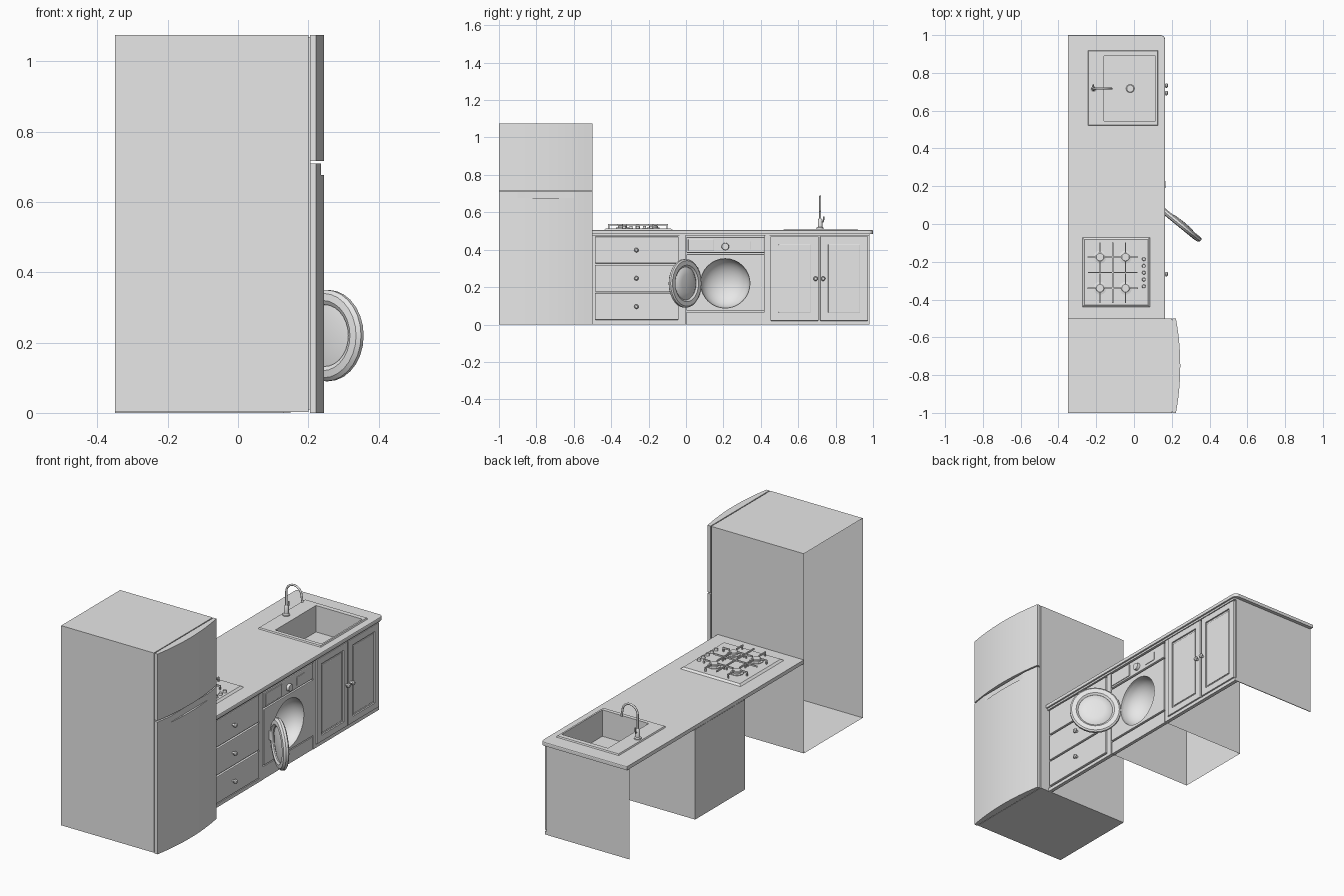
import bpy, bmesh, math
from mathutils import Vector

if "Cube" in bpy.data.objects:
    bpy.data.objects.remove(bpy.data.objects["Cube"])

GREY = (0.8, 0.8, 0.8, 1)
mat = bpy.data.materials.new("light grey")
mat.use_nodes = True
mat.diffuse_color = GREY
mat.node_tree.nodes["Principled BSDF"].inputs["Base Color"].default_value = GREY


def finish(name, bm, smooth=False, normals=True):
    if normals:
        bmesh.ops.recalc_face_normals(bm, faces=bm.faces)
    me = bpy.data.meshes.new(name)
    bm.to_mesh(me)
    bm.free()
    me.materials.append(mat)
    ob = bpy.data.objects.new(name, me)
    bpy.context.collection.objects.link(ob)
    if smooth:
        bpy.ops.object.select_all(action='DESELECT')
        ob.select_set(True)
        bpy.context.view_layer.objects.active = ob
        bpy.ops.object.shade_smooth_by_angle(angle=math.radians(35))
    return ob


def box(name, x, y, z, bevel=0, open_sides=(), taper=0):
    """Box from ranges; open_sides lists directions left without a face."""
    bm = bmesh.new()
    bmesh.ops.create_cube(bm, size=1)
    for v in bm.verts:
        top = v.co.z > 0
        for i, r in enumerate((x, y, z)):
            side = 1 if v.co[i] > 0 else -1
            v.co[i] = r[side > 0] - (side * taper if top and i < 2 else 0)
    if bevel:
        bmesh.ops.bevel(bm, geom=bm.edges[:], offset=bevel, segments=2,
                        profile=0.5, affect='EDGES')
    bm.normal_update()
    gone = [f for f in bm.faces for d in open_sides if f.normal.dot(Vector(d)) > 0.9]
    bmesh.ops.delete(bm, geom=gone, context='FACES')
    return finish(name, bm, normals=not open_sides)


def lathe(name, profile, at, axis=(0, 0, 1), n=24):
    """Turn (radius, height) points around an axis."""
    bm = bmesh.new()
    pts = [bm.verts.new((r, 0, h)) for r, h in profile]
    edges = [bm.edges.new(p) for p in zip(pts, pts[1:])]
    bmesh.ops.spin(bm, geom=pts + edges, cent=(0, 0, 0), axis=(0, 0, 1),
                   angle=math.tau, steps=n)
    bmesh.ops.remove_doubles(bm, verts=bm.verts, dist=0.0002)
    ob = finish(name, bm, True)
    ob.rotation_euler = Vector(axis).to_track_quat('Z', 'Y').to_euler()
    ob.location = at
    return ob


def cut(target, cutter):
    mod = target.modifiers.new("opening", 'BOOLEAN')
    mod.operation, mod.solver, mod.object = 'DIFFERENCE', 'EXACT', cutter
    bpy.context.view_layer.update()
    deps = bpy.context.evaluated_depsgraph_get()
    me = bpy.data.meshes.new_from_object(target.evaluated_get(deps))
    target.modifiers.clear()
    target.data = me
    bpy.data.objects.remove(cutter)


def tube(name, points, radius):
    cu = bpy.data.curves.new(name, 'CURVE')
    cu.dimensions = '3D'
    cu.bevel_depth, cu.bevel_resolution, cu.use_fill_caps = radius, 2, True
    sp = cu.splines.new('POLY')
    sp.points.add(len(points) - 1)
    for p, co in zip(sp.points, points):
        p.co = (*co, 1)
    for s in cu.splines:
        s.use_smooth = True
    cu.materials.append(mat)
    ob = bpy.data.objects.new(name, cu)
    bpy.context.collection.objects.link(ob)


X, Y, Z = Vector((1, 0, 0)), Vector((0, 1, 0)), Vector((0, 0, 1))

# Fridge: open-backed shell and two bowed doors
box("fridge_body", (-0.35, 0.2), (-1, -0.5), (0.003, 1.075), open_sides=[-X])
box("fridge_seal", (0.2, 0.206), (-0.993, -0.507), (0.01, 1.07))


def fridge_door(name, z0, z1):
    bm = bmesh.new()
    arc = [(0.205, -1), (0.205, -0.5)]
    for i in range(13):
        t = 1 - i / 6
        arc.append((0.222 + 0.023 * (1 - t * t), -0.75 + 0.25 * t))
    face = bm.faces.new([bm.verts.new((x, y, z0)) for x, y in arc])
    up = bmesh.ops.extrude_face_region(bm, geom=[face])["geom"]
    bmesh.ops.translate(bm, vec=(0, 0, z1 - z0),
                        verts=[v for v in up if isinstance(v, bmesh.types.BMVert)])
    return finish(name, bm, True)


fridge_door("fridge_upper_door", 0.717, 1.075)
lower = fridge_door("fridge_lower_door", 0, 0.71)
cut(lower, box("grip_cutter", (0.235, 0.3), (-0.9, -0.6), (0.677, 0.75)))

# Worktop with a rounded corner and sink opening
bm = bmesh.new()
bmesh.ops.create_cube(bm, size=1)
for v in bm.verts:
    v.co = (0.165 if v.co.x > 0 else -0.35, 1 if v.co.y > 0 else -0.5,
            0.505 if v.co.z > 0 else 0.485)
corner = [e for e in bm.edges if all(v.co.x > 0 and v.co.y > 0 for v in e.verts)]
bmesh.ops.bevel(bm, geom=corner, offset=0.025, segments=5, profile=0.5, affect='EDGES')
rim = [e for e in bm.edges if all(v.co.z > 0.5 for v in e.verts)
       and (all(v.co.x > 0.13 for v in e.verts) or all(v.co.y > 0.97 for v in e.verts))]
bmesh.ops.bevel(bm, geom=rim, offset=0.005, segments=2, profile=0.5, affect='EDGES')
worktop = finish("worktop", bm)
BOWL_X, BOWL_Y = (-0.16, 0.115), (0.545, 0.89)
cut(worktop, box("sink_cutter", BOWL_X, BOWL_Y, (0.4, 0.6)))

# Sink, its raised surround and tap
surround = box("sink_surround", (-0.245, 0.128), (0.52, 0.92), (0.503, 0.512), taper=0.004)
cut(surround, box("sink_cutter", BOWL_X, BOWL_Y, (0.4, 0.6)))
bowl = box("sink_bowl", BOWL_X, BOWL_Y, (0.37, 0.51), open_sides=[Z])
bowl.data.flip_normals()
lathe("drain", [(0, 0.003), (0.018, 0.003), (0.022, 0)], (-0.02, 0.717, 0.371))
TAP = Vector((-0.215, 0.717, 0.51))
lathe("tap_base", [(0.018, 0), (0.018, 0.008), (0.012, 0.012), (0.012, 0.05),
                   (0.008, 0.056), (0, 0.056)], TAP, n=16)
neck = [TAP + Z * 0.04, TAP + Z * 0.09]
neck += [TAP + Vector((0.045 - 0.045 * math.cos(a), 0, 0.13 + 0.045 * math.sin(a)))
         for a in [math.radians(15 * i) for i in range(12)]]
neck.append(TAP + Vector((0.096, 0, 0.095)))
tube("tap_spout", neck, 0.0055)
tube("tap_lever", [TAP + Z * 0.035, TAP + Vector((0, 0.018, 0.04)),
                   TAP + Vector((0, 0.02, 0.068))], 0.004)

# Cabinet carcass: front boards, end panel, stiles and rails
for name, y in (("drawer_carcass", (-0.5, 0)), ("cupboard_carcass", (0.42, 0.98))):
    box(name, (0.13, 0.142), y, (0, 0.485))
box("end_panel", (-0.35, 0.142), (0.977, 0.981), (0, 0.485))
for y in ((-0.035, -0.003), (0.424, 0.447)):
    box("stile", (0.14, 0.15), y, (0, 0.485))
box("top_rail", (0.13, 0.156), (-0.5, 0.98), (0.475, 0.486))
box("bottom_rail", (0.14, 0.15), (-0.5, -0.003), (0, 0.018))
box("bottom_rail", (0.14, 0.15), (0.424, 0.98), (0, 0.018))


def knob(y, z):
    lathe("knob", [(0.006, 0), (0.006, 0.012), (0.012, 0.016), (0.012, 0.022),
                   (0.007, 0.027), (0, 0.028)], (0.152, y, z), X, 16)


# Drawers
for i in range(3):
    z = 0.025 + 0.151 * i
    box("drawer", (0.14, 0.155), (-0.487, -0.04), (z, z + 0.143), bevel=0.004)
    knob(-0.265, z + 0.071)

# Cupboard doors with sunken panels
for y0, y1, ky in ((0.452, 0.709), (0.717, 0.974), ) and ((0.452, 0.709, 0.693), (0.717, 0.974, 0.733)):
    door = box("cupboard_door", (0.14, 0.156), (y0, y1), (0.02, 0.472), bevel=0.003)
    cut(door, box("panel_cutter", (0.148, 0.2), (y0 + 0.034, y1 - 0.034), (0.054, 0.438)))
    box("door_panel", (0.147, 0.153), (y0 + 0.043, y1 - 0.043), (0.063, 0.429), bevel=0.003)
    knob(ky, 0.245)

# Washing machine: casing, front with round opening, drum, controls
box("washer_casing", (-0.35, 0.14), (0, 0.422), (0, 0.484), open_sides=[X, Z, -Z])
DRUM = Vector((0.15, 0.21, 0.22))
front = box("washer_front", (0.13, 0.152), (0.002, 0.42), (0.075, 0.376), bevel=0.003)
cut(front, lathe("drum_cutter", [(0, -0.1), (0.132, -0.1), (0.132, 0.1), (0, 0.1)],
                 DRUM, X, 32))
dome = [(0.132 * math.cos(a), -0.1 * math.sin(a))
        for a in [math.radians(11.25 * i) for i in range(9)]]
drum = lathe("washer_drum", dome, DRUM - X * 0.012, X, 32)
drum.data.flip_normals()
box("washer_plinth", (0.13, 0.148), (0.002, 0.42), (0, 0.068))
box("control_panel", (0.13, 0.154), (0.002, 0.42), (0.383, 0.468), bevel=0.005)
box("soap_drawer", (0.15, 0.158), (0.012, 0.15), (0.392, 0.458), bevel=0.003)
box("display", (0.15, 0.157), (0.275, 0.345), (0.4, 0.445), bevel=0.002)
lathe("dial", [(0.02, 0), (0.018, 0.014), (0, 0.014)], (0.154, 0.21, 0.417), X, 20)

# Open washer door: ring with a bulging glass
inward = Vector((0.63, 0.77, 0)).normalized()
DOOR = Vector((0.252, -0.006, 0.22))
lathe("washer_door_ring", [(0.088, -0.01), (0.1, -0.017), (0.12, -0.014), (0.13, -0.004),
                           (0.13, 0.008), (0.122, 0.014), (0.098, 0.014), (0.088, 0.006),
                           (0.088, -0.01)], DOOR, inward, 28)
lathe("washer_door_glass", [(0, -0.012), (0.06, -0.01), (0.09, -0.004), (0.09, 0.004),
                            (0.075, 0.014), (0.05, 0.019), (0, 0.021)], DOOR, inward, 28)
box("door_hinge", (0.145, 0.17), (0.045, 0.072), (0.195, 0.245), bevel=0.003)

# Hob: tray, burners, pan supports and knobs
box("hob_tray", (-0.275, 0.085), (-0.44, -0.07), (0.504, 0.514), taper=0.012)


def bar(x0, y0, x1, y1):
    w = 0.003
    box("pan_support", (min(x0, x1) - w, max(x0, x1) + w),
        (min(y0, y1) - w, max(y0, y1) + w), (0.529, 0.537))


BX, BY = (-0.18, -0.045), (-0.34, -0.175)
for x in BX:
    for y in BY:
        lathe("burner", [(0.034, 0), (0.034, 0.005), (0.024, 0.007), (0.024, 0.015),
                         (0.02, 0.018), (0, 0.018)], (x, y, 0.513), n=20)
        for dx, dy in ((1, 0), (-1, 0), (0, 1), (0, -1)):
            bar(x + dx * 0.026, y + dy * 0.026, x + dx * 0.062, y + dy * 0.075)
            px, py = x + dx * 0.06, y + dy * 0.073
            box("support_foot", (px - 0.003, px + 0.003), (py - 0.003, py + 0.003),
                (0.513, 0.53))
bar(-0.24, -0.2575, 0.015, -0.2575)
bar(-0.1125, -0.415, -0.1125, -0.1)
for i in range(5):
    lathe("hob_knob", [(0.01, 0), (0.008, 0.014), (0, 0.014)],
          (0.052, -0.33 + 0.036 * i, 0.513), n=14)
